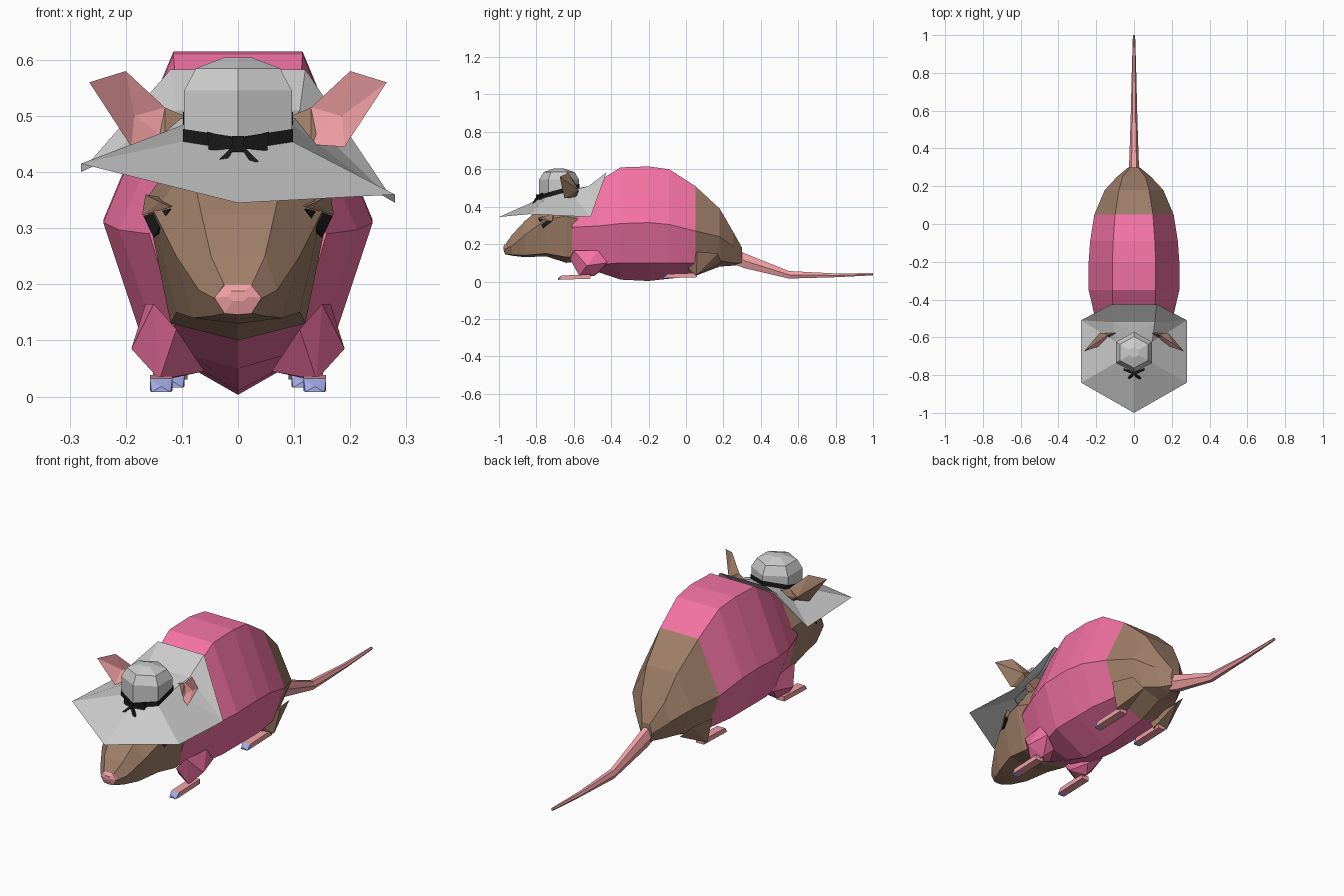
import bpy, bmesh
from mathutils import Vector

if "Cube" in bpy.data.objects:
    bpy.data.objects.remove(bpy.data.objects["Cube"])


def material(name, r, g, b):
    m = bpy.data.materials.new(name)
    m.diffuse_color = (r, g, b, 1)
    m.use_nodes = True
    m.node_tree.nodes["Principled BSDF"].inputs["Base Color"].default_value = m.diffuse_color
    return m


FUR = material("brown_fur", .35, .21, .14)
SHIRT = material("pink_cloth", .9, .17, .37)
SKIN = material("pink_skin", .9, .36, .38)
CLAW = material("blue_claw", .36, .4, .78)
BLACK = material("black", .01, .01, .01)


def finish(name, bm, mat=None):
    bmesh.ops.recalc_face_normals(bm, faces=bm.faces)
    me = bpy.data.meshes.new(name)
    bm.to_mesh(me)
    bm.free()
    if mat:
        me.materials.append(mat)
    ob = bpy.data.objects.new(name, me)
    bpy.context.collection.objects.link(ob)
    return ob


def add_loft(bm, rings, caps=True):
    vs = [[bm.verts.new(p) for p in ring] for ring in rings]
    n = len(vs[0])
    for r, s in zip(vs, vs[1:]):
        for i in range(n):
            j = (i + 1) % n
            bm.faces.new((r[i], r[j], s[j], s[i]))
    if caps:
        bm.faces.new(vs[0])
        bm.faces.new(vs[-1])


def loft(name, rings, mat=None, caps=True):
    bm = bmesh.new()
    add_loft(bm, rings, caps)
    return finish(name, bm, mat)


def add_hull(bm, pts):
    vs = [bm.verts.new(p) for p in pts]
    res = bmesh.ops.convex_hull(bm, input=vs)
    loose = [v for v in vs if v.is_valid and not v.link_faces]
    bmesh.ops.delete(bm, geom=loose, context='VERTS')


def hull_pair(name, pts, mat):
    """Convex solid plus its mirror image across x."""
    for side, s in (("right", 1), ("left", -1)):
        bm = bmesh.new()
        add_hull(bm, [(s * x, y, z) for x, y, z in pts])
        finish(name + "_" + side, bm, mat)


def section(y, a, zt, w, zm, b, zl, zb):
    """Body section: flat top, wide waist, keel at the bottom."""
    return [(-a, y, zt), (a, y, zt), (w, y, zm), (b, y, zl),
            (0, y, zb), (-b, y, zl), (-w, y, zm)]


# Rump and shirt share the section at y = 0.05
seam = (.05, .10, .51, .21, .27, .15, .10, .03)
loft("rump", [section(*r) for r in (
    (.30, .02, .18, .03, .14, .02, .10, .09),
    (.25, .06, .27, .09, .19, .05, .10, .085),
    (.18, .08, .39, .155, .24, .10, .11, .08), seam)], FUR)
loft("shirt", [section(*r) for r in (
    seam,
    (-.09, .11, .60, .232, .305, .17, .10, .015),
    (-.20, .115, .615, .24, .315, .17, .10, .003),
    (-.35, .115, .61, .24, .31, .17, .10, .01),
    (-.47, .11, .535, .212, .297, .14, .09, .05),
    (-.61, .085, .44, .158, .29, .11, .13, .10))], SHIRT)

# Head and nose
loft("head", [section(*r) for r in (
    (-.56, .09, .46, .15, .33, .11, .13, .11),
    (-.64, .09, .455, .165, .35, .12, .13, .10),
    (-.75, .085, .415, .15, .33, .11, .15, .135),
    (-.86, .065, .325, .11, .25, .08, .14, .13),
    (-.93, .048, .25, .07, .19, .05, .143, .138),
    (-.965, .025, .20, .042, .175, .024, .148, .145))], FUR)
loft("nose", [section(*r) for r in (
    (-.945, .032, .212, .046, .178, .028, .145, .142),
    (-.968, .024, .198, .042, .176, .024, .148, .146),
    (-.976, .012, .188, .018, .178, .01, .17, .17))], SKIN)

# Eyes with brow lids
hull_pair("eye", [(.121, -.79, .335), (.169, -.715, .322), (.15, -.765, .283),
                  (.10, -.72, .32)], BLACK)
hull_pair("eyelid", [(.119, -.793, .338), (.171, -.715, .323), (.165, -.71, .36),
                     (.10, -.70, .35), (.14, -.765, .347)], FUR)

# Ears: thin cups, pink inside and brown behind
rim = [(.19, -.65, .445), (.265, -.675, .56), (.20, -.63, .58),
       (.13, -.585, .515), (.115, -.59, .45)]
for label, s in (("right", 1), ("left", -1)):
    for part, centre, mat in (("inner", (.185, -.605, .50), SKIN),
                              ("outer", (.18, -.575, .49), FUR)):
        bm = bmesh.new()
        vs = [bm.verts.new((s * x, y, z)) for x, y, z in rim]
        c = bm.verts.new((s * centre[0], centre[1], centre[2]))
        for i in range(5):
            bm.faces.new((vs[i], vs[(i + 1) % 5], c))
        finish("ear_%s_%s" % (part, label), bm, mat)
hull_pair("ear_base", [(.06, -.57, .485), (.13, -.585, .515), (.08, -.59, .42),
                       (.17, -.58, .48), (.13, -.61, .43)], FUR)

# Front legs: sleeve, paw, claw
hull_pair("sleeve", [(.15, -.60, .165), (.165, -.47, .165), (.19, -.53, .085),
                     (.165, -.42, .10), (.14, -.57, .03), (.06, -.53, .045),
                     (.10, -.45, .06), (.11, -.62, .12), (.13, -.49, .03)], SHIRT)


def foot(name, x, y0, y1, z):
    def box(ya, yb, h0, h1, w):
        return [(x + k * w, y, zz) for k in (-1, 1)
                for y, zz in ((ya, z), (ya, z + h0), (yb, z + .005), (yb, z + h1))]
    hull_pair(name, box(y0 + .02, y1, .022, .028, .02), SKIN)
    hull_pair(name + "_claw", [(x + k, y, z + h) for k, y, h in (
        (-.02, y0 + .02, .022), (.02, y0 + .02, .022), (-.02, y0 + .02, 0),
        (.02, y0 + .02, 0), (-.017, y0, -.002), (.017, y0, -.002),
        (0, y0, .008))], CLAW)


foot("front_paw", .137, -.685, -.51, .01)

# Hind legs
hull_pair("hind_leg", [(.09, .03, .03), (.15, .055, .035), (.18, .06, .16),
                       (.10, .19, .10), (.09, .0, .09), (.15, .17, .15)], FUR)
foot("hind_foot", .115, -.12, .06, .018)

# Tail
loft("tail", [[(-w * .5, y, z + h), (w * .5, y, z + h), (w, y, z), (w * .5, y, z - h),
               (-w * .5, y, z - h), (-w, y, z)] for y, z, w, h in (
    (.24, .145, .03, .045), (.31, .112, .026, .04), (.55, .036, .018, .02),
    (.80, .033, .012, .01), (1.0, .039, .006, .006))], SKIN)

# Hat crown: six sides with a tilted base
base = [Vector(p) for p in ((0, -.785, .44), (.096, -.735, .455), (.096, -.625, .485),
                            (0, -.572, .50), (-.096, -.625, .485), (-.096, -.735, .455))]


def hat_ring(s, z):
    return [(p.x * s, -.68 + (p.y + .68) * s, z) for p in base]


loft("hat_crown", [base, hat_ring(1, .545), hat_ring(.78, .585), hat_ring(.26, .604)])
loft("hat_band", [[(p.x * 1.02, -.68 + (p.y + .68) * 1.02, p.z + d) for p in base]
                  for d in (-.003, .022)], BLACK, caps=False)

# Brim: sheet around the crown, turned up at the back and rolled to one side
bm = bmesh.new()
outer = [(0, -1, .345), (.28, -.84, .36), (.28, -.51, .345), (.12, -.425, .583),
         (-.12, -.425, .583), (-.28, -.51, .40), (-.28, -.84, .415),
         (.11, -.52, .51), (-.11, -.52, .51)]
v = [bm.verts.new(p) for p in list(base) + outer]
for f in ((0, 1, 7, 6), (1, 2, 8, 7), (2, 13, 8), (13, 9, 8), (2, 3, 13), (3, 14, 13),
          (13, 14, 10, 9), (3, 4, 14), (4, 11, 14), (14, 11, 10), (4, 5, 12, 11),
          (5, 0, 6, 12)):
    bm.faces.new([v[i] for i in f])
finish("hat_brim", bm)

# Bow: knot, loops and ribbon ends
bm = bmesh.new()


def ribbon(pts):
    add_hull(bm, [(x, y + d, z) for x, y, z in pts for d in (-.006, .006)])


ribbon([(x, -.795, z) for x in (-.011, .011) for z in (.436, .464)])
for s in (1, -1):
    ribbon([(0, -.792, .443), (0, -.792, .458), (s * .052, -.77, .438), (s * .055, -.77, .472)])
    ribbon([(s * .004, -.80, .444), (s * .01, -.80, .446), (s * .024, -.815, .416),
            (s * .037, -.815, .419)])
finish("hat_bow", bm, BLACK)
